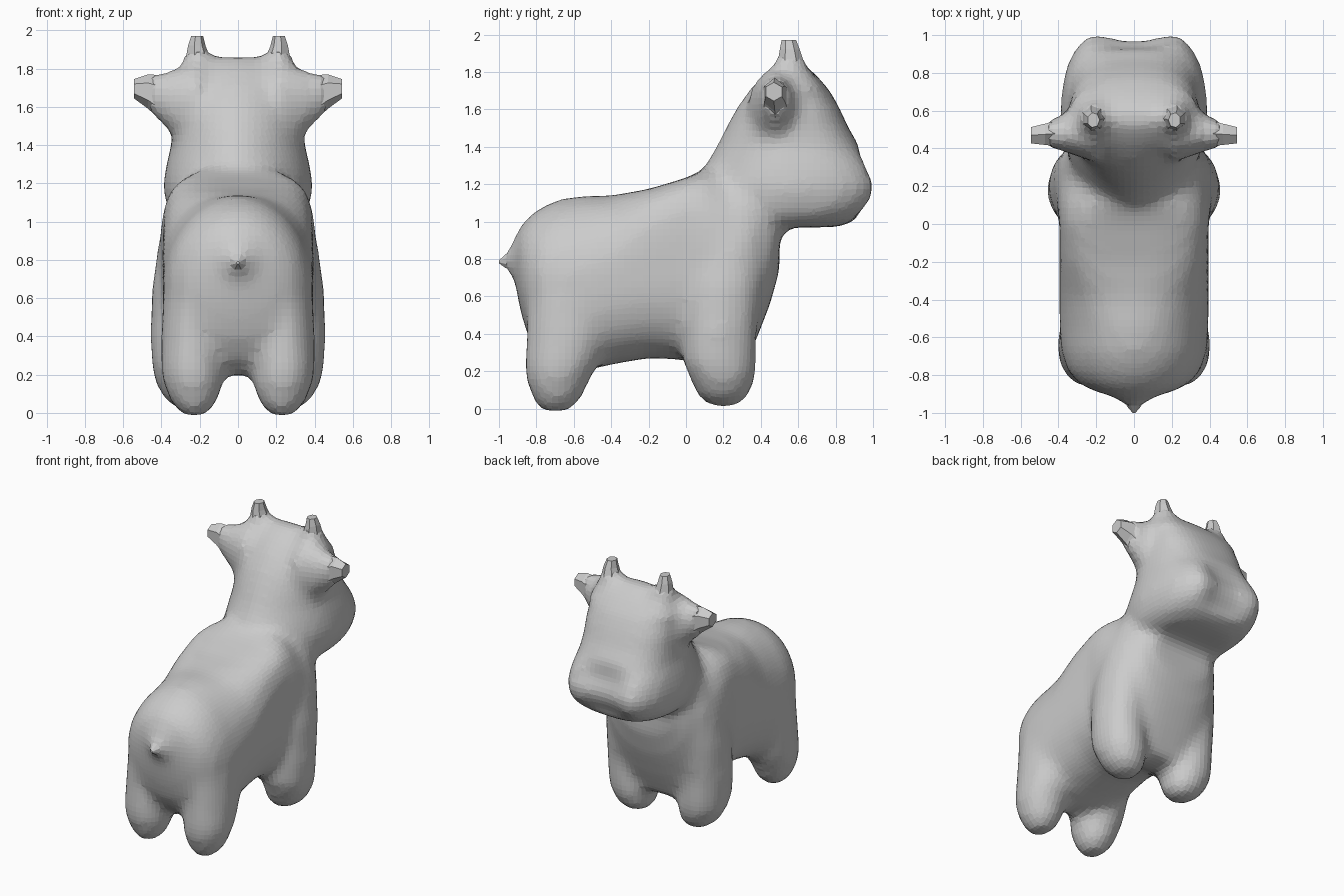
import bpy, bmesh
from math import cos, sin, pi, copysign


def ring(axis, c, ru, rv, n, e_neg=2.0, e_pos=2.0):
    """Superellipse around c, perpendicular to axis; exponent differs for -v and +v halves."""
    u, v = {'x': (1, 2), 'y': (0, 2), 'z': (0, 1)}[axis]
    pts = []
    for i in range(n):
        a = 2 * pi * (i + 0.5) / n
        e = 2 / (e_pos if sin(a) > 0 else e_neg)
        p = list(c)
        p[u] += ru * copysign(abs(cos(a)) ** e, cos(a))
        p[v] += rv * copysign(abs(sin(a)) ** e, sin(a))
        pts.append(p)
    return pts


def loft(bm, rings, mirror=False):
    """Skin a closed solid through rings, optionally with a copy across x = 0."""
    for s in ((1, -1) if mirror else (1,)):
        loops = [[bm.verts.new((s * x, y, z)) for x, y, z in r] for r in rings]
        faces = [bm.faces.new(loops[0]), bm.faces.new(loops[-1])]
        n = len(loops[0])
        for a, b in zip(loops, loops[1:]):
            for i in range(n):
                j = (i + 1) % n
                faces.append(bm.faces.new((a[i], a[j], b[j], b[i])))
        bmesh.ops.recalc_face_normals(bm, faces=faces)


def finish(bm, name):
    me = bpy.data.meshes.new(name)
    bm.to_mesh(me)
    bm.free()
    ob = bpy.data.objects.new(name, me)
    bpy.context.collection.objects.link(ob)
    return ob


bm = bmesh.new()

# Torso: y, bottom z, top z, half width, bottom exponent, top exponent
torso = [(-.92, .70, .91, .09, 2, 2), (-.89, .54, .97, .20, 2, 2), (-.85, .40, 1.02, .285, 2.3, 2),
         (-.78, .28, 1.075, .35, 2.6, 2), (-.68, .2, 1.12, .385, 3, 2),
         (-.55, .20, 1.14, .395, 3, 2), (-.4, .235, 1.14, .395, 2.6, 2.4),
         (-.2, .27, 1.175, .395, 2.5, 4), (0, .26, 1.235, .395, 2.6, 5), (.1, .21, 1.28, .41, 3, 3.4),
         (.2, .19, 1.3, .42, 3, 2.4), (.3, .2, 1.3, .41, 3, 2.2), (.38, .38, 1.27, .37, 2.6, 2.2),
         (.45, .56, 1.22, .32, 2.4, 2), (.50, .74, 1.16, .25, 2, 2)]
loft(bm, [ring('y', (0, y, (b + t) / 2), w, (t - b) / 2, 32, eb, et)
          for y, b, t, w, eb, et in torso])

# Neck, head and muzzle: z, back y, front y, half width
head = [(.97, .15, .80, .25), (1.0, .12, .91, .32), (1.06, .08, 1.0, .365), (1.13, .05, 1.045, .385),
        (1.2, .04, 1.06, .39), (1.3, .10, 1.01, .375), (1.4, .16, .93, .35), (1.5, .21, .87, .345),
        (1.6, .265, .825, .345), (1.7, .335, .77, .325), (1.78, .41, .70, .29),
        (1.83, .47, .645, .22), (1.86, .52, .60, .13)]
rings = [ring('z', (0, (a + b) / 2, z), w, (b - a) / 2, 36, 1.75, 2.7) for z, a, b, w in head]
for r in rings[2:6]:                       # shallow dent in the middle of the muzzle
    for p in r:
        if p[1] > .8:
            p[1] -= .09 * max(0, 1 - (p[0] / .22) ** 2)
loft(bm, rings)

# Legs: z, centre x, centre y, x radius, y radius
hind = [(-.015, .23, -.70, .06, .07), (.05, .23, -.69, .12, .13), (.16, .235, -.685, .16, .175),
        (.24, .24, -.665, .165, .2), (.4, .24, -.63, .165, .225), (.6, .23, -.61, .165, .245),
        (.85, .2, -.58, .13, .16)]
front = [(.01, .24, .2, .06, .07), (.07, .255, .2, .13, .14), (.17, .275, .195, .165, .18),
         (.25, .285, .18, .168, .2), (.4, .295, .18, .165, .2), (.65, .295, .2, .158, .21),
         (.9, .27, .24, .145, .2), (1.1, .24, .30, .11, .16), (1.2, .22, .32, .09, .12)]
for leg in (hind, front):
    loft(bm, [ring('z', (x, y, z), rx, ry, 16, 2, 2) for z, x, y, rx, ry in leg], True)

# Ears, horns and tail: centre x, y, z, first radius, second radius
parts = {
    "ears": ('x', 6, True, [(.2, .49, 1.60, .15, .21), (.32, .485, 1.62, .11, .165),
                            (.40, .48, 1.645, .08, .12), (.47, .475, 1.68, .065, .09),
                            (.545, .47, 1.695, .05, .05)]),
    "horns": ('z', 7, True, [(.19, .56, 1.70, .15, .17), (.2, .56, 1.80, .09, .10),
                             (.212, .56, 1.86, .066, .07), (.218, .555, 1.92, .048, .055),
                             (.215, .55, 1.97, .033, .04)]),
    "tail": ('y', 8, False, [(0, -.85, .80, .19, .19), (0, -.92, .80, .09, .09),
                             (0, -.96, .79, .045, .045), (0, -1.0, .785, .008, .008)]),
}
tips = []
for name, (axis, n, mirrored, secs) in parts.items():
    # a swollen root goes into the skin so the part flares out of it
    loft(bm, [ring(axis, s[:3], s[3] * 1.12, s[4] * 1.12, 16) for s in secs[:4]], mirrored)
    tip = bmesh.new()
    loft(tip, [ring(axis, s[:3], s[3], s[4], n) for s in secs[2:]], mirrored)
    tips.append((tip, name))

# Fuse and blend everything into one faceted skin
body = finish(bm, "body")
m = body.modifiers.new("fuse", 'REMESH')
m.mode, m.voxel_size, m.use_smooth_shade = 'VOXEL', .035, False
m = body.modifiers.new("blend", 'SMOOTH')
m.factor, m.iterations = .5, 8
for tip, name in tips:
    finish(tip, name)
